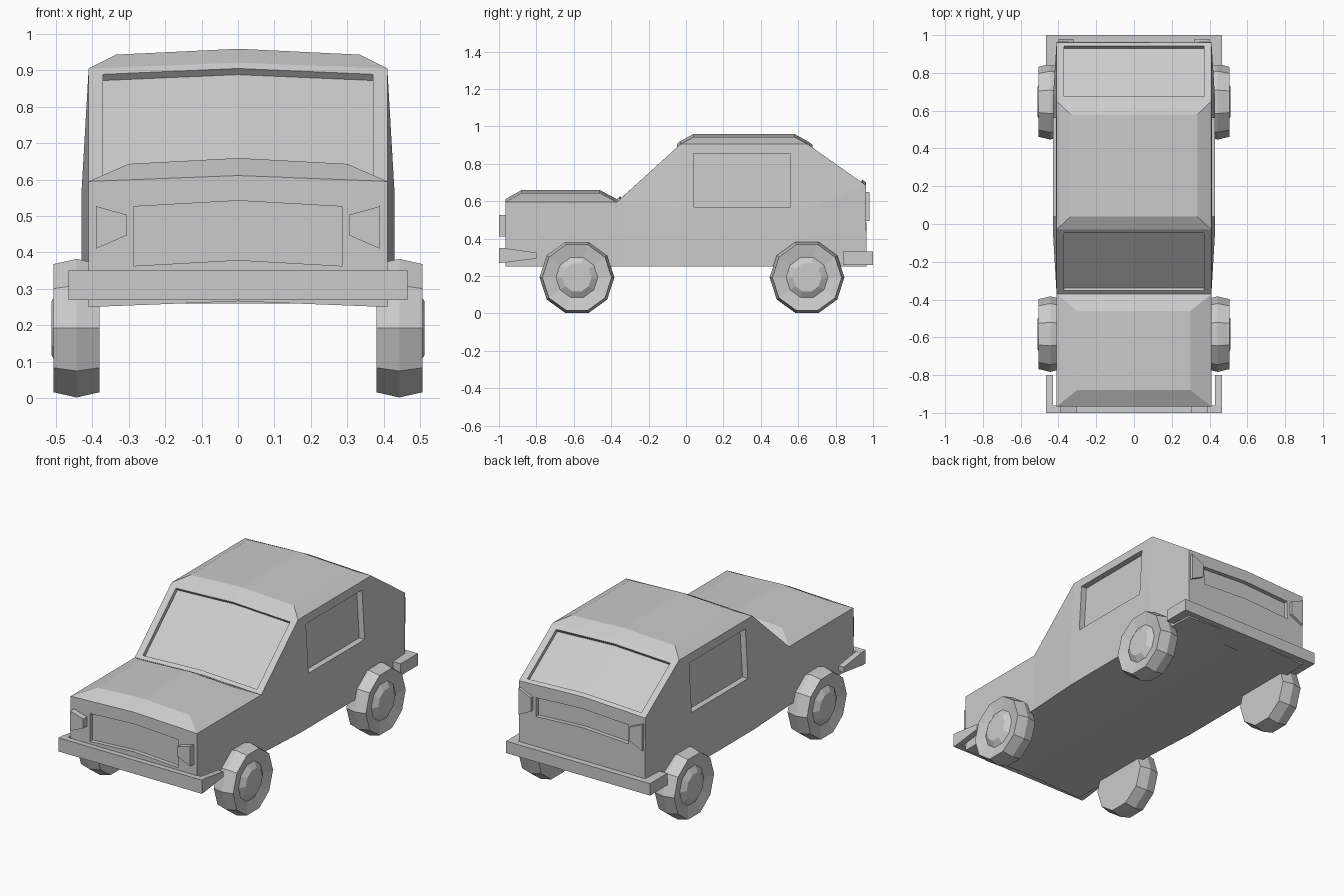
import bpy, bmesh, math
from mathutils import Vector

if "Cube" in bpy.data.objects:
    bpy.data.objects.remove(bpy.data.objects["Cube"])

CROWN = 0.016  # everything arches slightly towards the centre line


def finish(name, bm, mirror=False):
    bmesh.ops.recalc_face_normals(bm, faces=bm.faces)
    me = bpy.data.meshes.new(name)
    bm.to_mesh(me)
    bm.free()
    ob = bpy.data.objects.new(name, me)
    bpy.context.collection.objects.link(ob)
    if mirror:
        ob.modifiers.new("Mirror", 'MIRROR')
    return ob


def prism(name, pts, axis, a, b, mirror=True):
    """Extrude a 2D outline along x ('x': pts are y,z) or y ('y': pts are x,z)."""
    bm = bmesh.new()
    put = (lambda p, d: (d, p[0], p[1])) if axis == 'x' else (lambda p, d: (p[0], d, p[1]))
    lo = [bm.verts.new(put(p, a)) for p in pts]
    hi = [bm.verts.new(put(p, b)) for p in pts]
    bm.faces.new(lo)
    bm.faces.new(hi)
    n = len(pts)
    for i in range(n):
        j = (i + 1) % n
        bm.faces.new((lo[i], lo[j], hi[j], hi[i]))
    return finish(name, bm, mirror)


def sign(x):
    return 0 if abs(x) < 1e-4 else math.copysign(1, x)


def inset(bm, faces, fn):
    """Inset a face region, then place each inner vertex with fn."""
    bmesh.ops.inset_region(bm, faces=faces, thickness=0, use_even_offset=False)
    for v in {v for f in faces for v in f.verts}:
        v.co = fn(v.co.copy())


def panel(bm, faces, hx, low, high, key, push=None):
    """Inset a crowned panel: half width hx, (y, z) of its two ends; push moves it in."""
    vs = {v for f in faces for v in f.verts}
    mid = sum(v.co[key] for v in vs) / len(vs)

    def place(c):
        y, z = high if c[key] > mid else low
        s = sign(c.x)
        return Vector((s * hx, y, z + (CROWN if s == 0 else 0)))
    inset(bm, faces, place)
    if push:
        inset(bm, faces, lambda c: c + Vector(push))


# Body: side profile as y, z, half width; the last two are belt-line points
P = [(-.965, .25, .41), (-.965, .595, .41), (-.37, .595, .41), (-.03, .905, .41),
     (.65, .905, .41), (.962, .685, .41), (.965, .25, .41), (.65, .25, .43),
     (-.03, .25, .43), (-.37, .25, .41), (-.03, .56, .43), (.65, .56, .43)]
SIDES = [(0, 1, 2, 9), (9, 2, 10, 8), (2, 3, 10), (8, 10, 11, 7),
         (10, 3, 4, 11), (11, 4, 5), (7, 11, 5, 6)]
bm = bmesh.new()
side = {s: [bm.verts.new((s * w, y, z)) for y, z, w in P] for s in (-1, 1)}
centre = [bm.verts.new((0, y, z + CROWN)) for y, z, w in P[:10]]
strips = []
for i in range(10):
    j = (i + 1) % 10
    strips.append([bm.faces.new((side[s][i], side[s][j], centre[j], centre[i])) for s in (-1, 1)])
flanks = {s: [bm.faces.new([side[s][k] for k in q]) for q in SIDES] for s in (-1, 1)}
bmesh.ops.recalc_face_normals(bm, faces=bm.faces)

# Grille, hood, windscreen, roof, rear window, rear panel
panel(bm, strips[0], .285, (-.965, .363), (-.965, .526), 2, (0, .025, 0))
panel(bm, strips[1], .30, (-.88, .643), (-.46, .643), 1)
panel(bm, strips[2], .37, (-.353, .611), (-.047, .889), 2, (0, .015, -.017))
panel(bm, strips[3], .335, (.04, .943), (.58, .943), 1)
panel(bm, strips[4], .37, (.942, .699), (.675, .887), 2, (0, -.012, -.017))
panel(bm, strips[5], .30, (.9635, .505), (.9625, .615), 2, (0, -.025, 0))

# Side windows
for s in (-1, 1):
    def window(c, s=s):
        y = .04 if c.y < .3 else .56
        z = .57 if c.z < .7 else .855
        return Vector((s * (.43 - .02 * (z - .56) / .345), y, z))
    inset(bm, [flanks[s][4]], window)
    inset(bm, [flanks[s][4]], lambda c, s=s: c - Vector((s * .035, 0, 0)))
finish("body", bm)

# Lamps
prism("headlights", [(.305, .447), (.39, .41), (.39, .527), (.305, .503)], 'y', -1.0, -.95)
prism("tail_lights", [(.32, .535), (.40, .495), (.40, .65), (.32, .615)], 'y', .95, .98)

# Bumpers
prism("front_bumper", [(-1.0, .27), (-.96, .272), (-.96, .348), (-1.0, .35)], 'x', -.465, .465, False)
prism("front_bumper_arms", [(-.965, .272), (-.80, .293), (-.80, .325), (-.965, .348)], 'x', .43, .465)
prism("rear_bumper", [(.84, .26), (1.0, .26), (1.0, .33), (.84, .33)], 'x', -.467, .467, False)

# Wheels: ten-sided lathe of x, radius
RIM = [(.38, .185), (.443, .20), (.506, .185), (.49, .112), (.512, .078)]
for name, cy in (("front_wheels", -.583), ("rear_wheels", .647)):
    bm = bmesh.new()
    rings = []
    for x, r in RIM:
        rings.append([bm.verts.new((x, cy + r * math.cos(a), .192 + r * math.sin(a)))
                      for a in (math.tau * k / 10 for k in range(10))])
    for a, b in zip(rings, rings[1:]):
        for k in range(10):
            m = (k + 1) % 10
            bm.faces.new((a[k], a[m], b[m], b[k]))
    bm.faces.new(rings[0])
    bm.faces.new(rings[-1])
    finish(name, bm, True)
